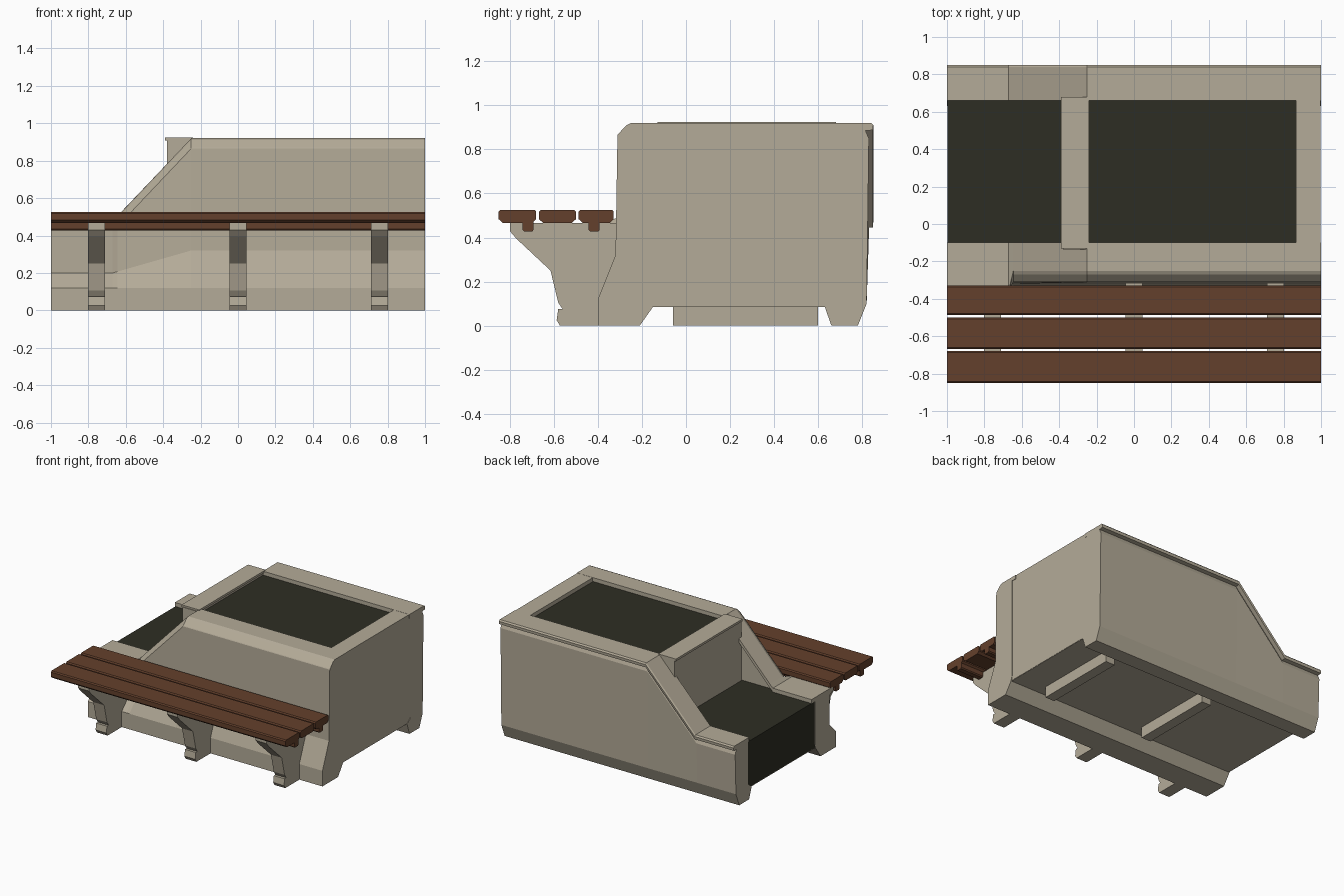
import bpy, bmesh

if "Cube" in bpy.data.objects:
    bpy.data.objects.remove(bpy.data.objects["Cube"])


def material(name, color):
    m = bpy.data.materials.new(name)
    m.diffuse_color = (*color, 1)
    m.use_nodes = True
    m.node_tree.nodes["Principled BSDF"].inputs["Base Color"].default_value = m.diffuse_color
    return m


STONE = material("beige_concrete", (0.456, 0.407, 0.314))
WOOD = material("brown_wood", (0.127, 0.051, 0.025))
SOIL = material("dark_soil", (0.027, 0.027, 0.017))


def loft(name, sections, mat):
    """Skin equal-length (y, z) outlines placed at successive x positions."""
    bm = bmesh.new()
    rings = [[bm.verts.new((x, y, z)) for y, z in pts] for x, pts in sections]
    n = len(rings[0])
    for a, b in zip(rings, rings[1:]):
        for i in range(n):
            j = (i + 1) % n
            bm.faces.new((a[i], a[j], b[j], b[i]))
    bm.faces.new(rings[0])
    bm.faces.new(rings[-1])
    bmesh.ops.recalc_face_normals(bm, faces=bm.faces)
    mesh = bpy.data.meshes.new(name)
    bm.to_mesh(mesh)
    bm.free()
    mesh.materials.append(mat)
    obj = bpy.data.objects.new(name, mesh)
    bpy.context.collection.objects.link(obj)
    return obj


def box(name, x0, x1, y0, y1, z0, z1, mat):
    pts = [(y0, z0), (y1, z0), (y1, z1), (y0, z1)]
    return loft(name, [(x0, pts), (x1, pts)], mat)


HIGH, MID, LOW = 0.92, 0.503, 0.478
BEND, SLOPE_END, STEP = -0.25, -0.645, -0.67


# Front wall: flared foot, chamfered crest on the tall part, lip on the low part
def front_outline(top, shoulder, lip):
    if lip:
        crest = [(-0.32, top - 0.05), (-0.365, top - 0.03),
                 (-0.365, top - 0.008), (-0.355, top)]
    else:
        crest = [(-0.311, top - 0.055), (-0.308, top - 0.05),
                 (-0.27, top - 0.01), (-0.25, top)]
    return [(-0.21, 0), (-0.40, 0), (-0.40, 0.12), (-0.32, shoulder), *crest,
            (-0.10, top), (-0.10, top - 0.03), (-0.14, top - 0.03),
            (-0.14, 0.12), (-0.15, 0.085)]


tall = front_outline(HIGH, 0.32, False)
loft("front_wall", [(-1, front_outline(LOW, 0.2, True)),
                    (STEP, front_outline(LOW, 0.2, True)),
                    (SLOPE_END, front_outline(MID, 0.207, False)),
                    (BEND, tall), (1, tall)], STONE)


# Back wall: grooved lip follows the slope
def back_outline(top):
    return [(0.66, 0), (0.78, 0), (0.82, 0.10), (0.83, top - 0.07),
            (0.815, top - 0.035), (0.848, top - 0.032), (0.85, top - 0.01),
            (0.84, top), (0.66, top), (0.66, top - 0.03),
            (0.675, top - 0.03), (0.675, 0.12), (0.63, 0.085)]


loft("back_wall", [(-1, back_outline(LOW)), (STEP, back_outline(LOW)),
                   (BEND, back_outline(HIGH)), (1, back_outline(HIGH))], STONE)

# End wall, divider and its cap
box("end_wall", 0.865, 0.997, -0.145, 0.68, 0.087, 0.919, STONE)
box("divider", -0.38, -0.25, -0.135, 0.68, 0.087, 0.912, STONE)
box("divider_cap", -0.39, -0.24, -0.13, 0.68, 0.908, 0.925, STONE)

# Floor and the two runners under it
box("floor", -0.995, 0.995, -0.15, 0.64, 0.085, 0.10, STONE)
for cx in (-0.16, 0.72):
    box("floor_runner", cx - 0.04, cx + 0.04, -0.06, 0.60, 0, 0.09, STONE)

# Soil beds
box("low_soil", -0.998, -0.375, -0.145, 0.68, 0.092, 0.447, SOIL)
box("high_soil", -0.26, 0.87, -0.145, 0.68, 0.092, 0.888, SOIL)

# Bench brackets with small feet
bracket = [(-0.80, 0.467), (-0.80, 0.43), (-0.77, 0.395), (-0.615, 0.25),
           (-0.58, 0.105), (-0.56, 0.075), (-0.35, 0.075), (-0.30, 0.32),
           (-0.30, 0.467)]
foot = [(-0.58, 0.075), (-0.587, 0.025), (-0.572, 0), (-0.39, 0), (-0.39, 0.075)]
for cx in (-0.757, 0, 0.757):
    for name, pts in (("bench_bracket", bracket), ("bracket_foot", foot)):
        loft(name, [(cx - 0.046, pts), (cx + 0.046, pts)], STONE)

# Bench planks with eased edges
for y0, y1 in ((-0.85, -0.68), (-0.667, -0.50), (-0.487, -0.328)):
    pts = [(y0 + 0.018, 0.467), (y1 - 0.018, 0.467), (y1, 0.483), (y1, 0.518),
           (y1 - 0.008, 0.526), (y0 + 0.008, 0.526), (y0, 0.518), (y0, 0.483)]
    loft("bench_plank", [(-1, pts), (1, pts)], WOOD)

# Battens below the planks
for cy in (-0.717, -0.417):
    pts = [(cy - 0.025, 0.47), (cy - 0.025, 0.435), (cy - 0.018, 0.427),
           (cy + 0.018, 0.427), (cy + 0.025, 0.435), (cy + 0.025, 0.47)]
    loft("bench_batten", [(-1, pts), (1, pts)], WOOD)
